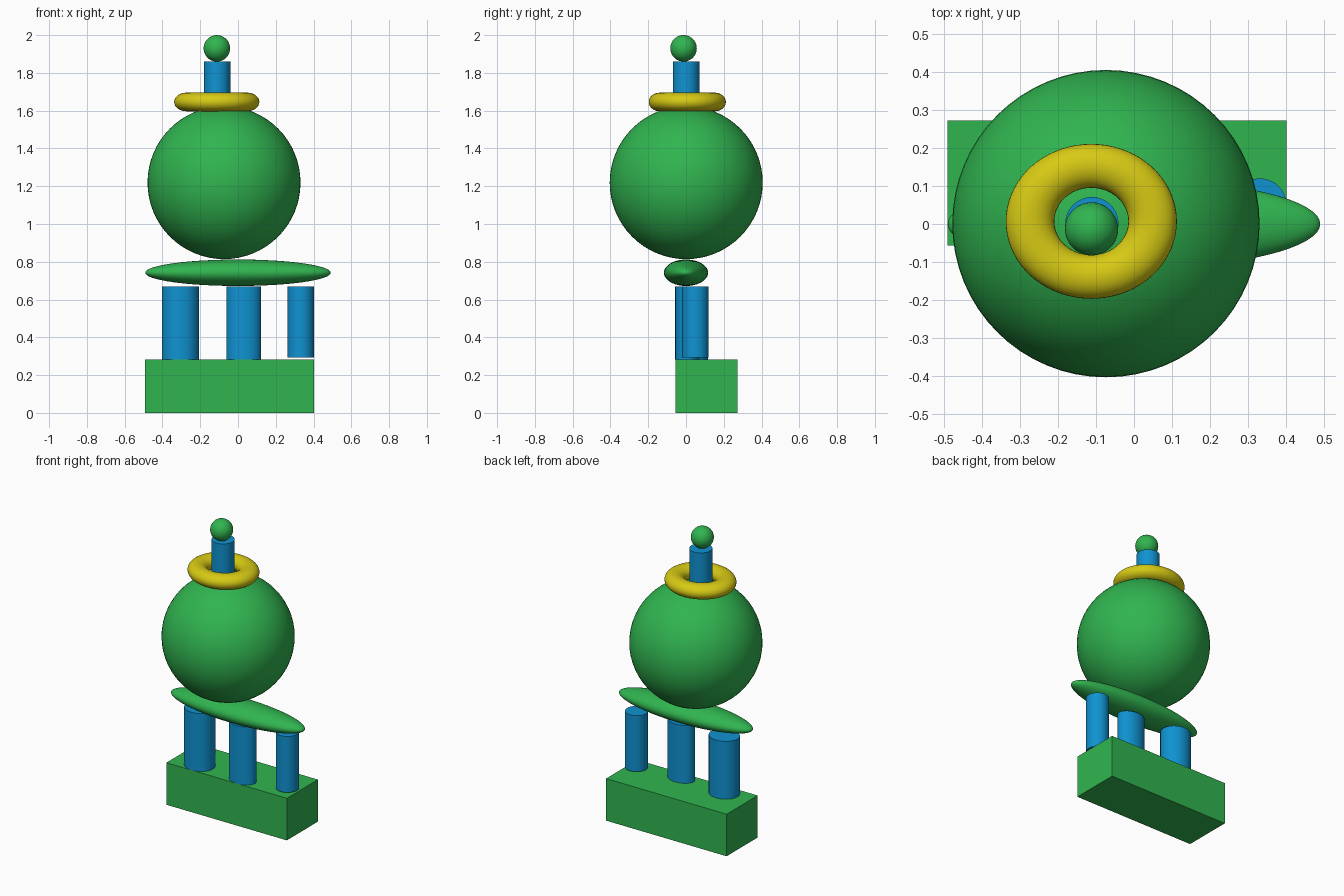
import bpy
import math

if "Cube" in bpy.data.objects:
    bpy.data.objects.remove(bpy.data.objects["Cube"])


def material(name, colour):
    m = bpy.data.materials.new(name)
    m.diffuse_color = (*colour, 1.0)
    m.use_nodes = True
    m.node_tree.nodes["Principled BSDF"].inputs["Base Color"].default_value = m.diffuse_color
    return m


GREEN = material("leaf green", (0.03, 0.46, 0.08))
BLUE = material("sky blue", (0.005, 0.29, 0.64))
YELLOW = material("golden yellow", (0.68, 0.59, 0.007))


def finish(name, mat, scale=(1, 1, 1), smooth=True):
    """Name, scale and colour the newest primitive."""
    ob = bpy.context.object
    ob.name = name
    ob.scale = scale
    bpy.ops.object.transform_apply(location=False, rotation=False, scale=True)
    ob.data.materials.append(mat)
    if smooth:
        bpy.ops.object.shade_smooth_by_angle(angle=math.radians(40))
    return ob


def ellipsoid(name, centre, radii, mat):
    bpy.ops.mesh.primitive_uv_sphere_add(segments=64, ring_count=32, radius=1, location=centre)
    return finish(name, mat, radii)


def column(name, x, y, rx, ry, z0, z1, mat):
    bpy.ops.mesh.primitive_cylinder_add(vertices=64, radius=1, depth=1,
                                        location=(x, y, (z0 + z1) / 2))
    return finish(name, mat, (rx, ry, z1 - z0))


# Base block
bpy.ops.mesh.primitive_cube_add(size=1, location=(-0.045, 0.108, 0.141))
finish("base_block", GREEN, (0.894, 0.329, 0.282), smooth=False)

# Three oval pillars
column("left_pillar", -0.305, 0.03, 0.098, 0.087, 0.282, 0.67, BLUE)
column("middle_pillar", 0.03, 0.007, 0.091, 0.064, 0.282, 0.67, BLUE)
column("right_pillar", 0.332, 0.05, 0.07, 0.07, 0.294, 0.67, BLUE)

# Flat lens resting on the pillars, and the large ball on top of it
ellipsoid("lens_plate", (0, 0, 0.742), (0.491, 0.117, 0.07), GREEN)
ellipsoid("large_ball", (-0.074, 0.001, 1.219), (0.405, 0.405, 0.405), GREEN)

# Ring collar
bpy.ops.mesh.primitive_torus_add(major_segments=72, minor_segments=32, major_radius=0.1615,
                                 minor_radius=0.064, location=(-0.1125, 0.007, 1.646))
finish("ring_collar", YELLOW, (1, 0.905, 0.77))

# Neck and top ball
column("neck", -0.111, 0.001, 0.07, 0.07, 1.62, 1.861, BLUE)
ellipsoid("top_ball", (-0.112, -0.013, 1.93), (0.07, 0.07, 0.07), GREEN)
